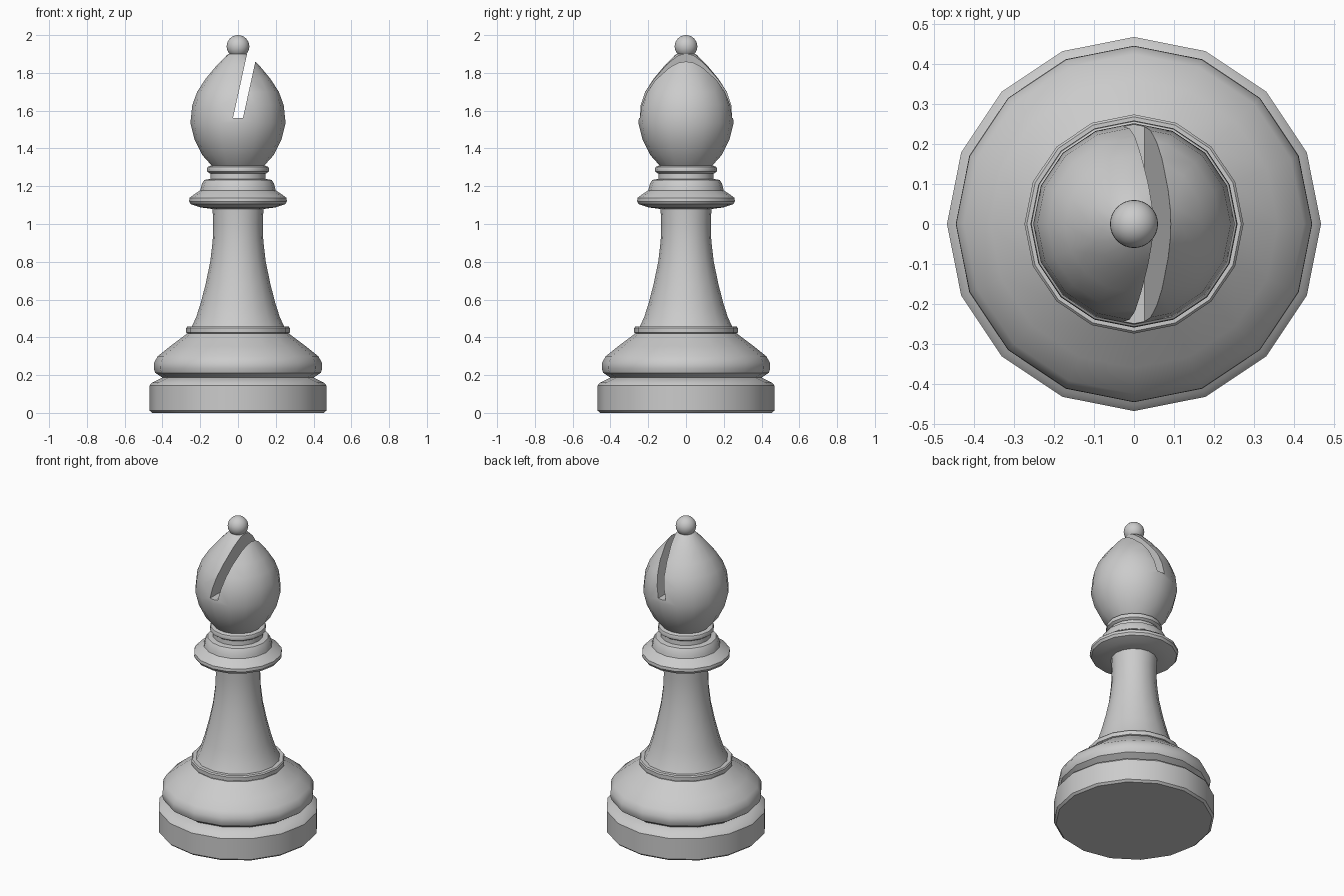
import bpy
import bmesh
import math

SIDES = 16

default = bpy.data.objects.get("Cube")
if default:
    bpy.data.objects.remove(default, do_unlink=True)


def add_object(name, bm):
    bmesh.ops.recalc_face_normals(bm, faces=bm.faces)
    mesh = bpy.data.meshes.new(name)
    bm.to_mesh(mesh)
    bm.free()
    obj = bpy.data.objects.new(name, mesh)
    bpy.context.collection.objects.link(obj)
    return obj


def activate(obj):
    bpy.ops.object.select_all(action='DESELECT')
    obj.select_set(True)
    bpy.context.view_layer.objects.active = obj


def smooth(obj, angle=32):
    activate(obj)
    bpy.ops.object.shade_smooth_by_angle(angle=math.radians(angle))


def turn(name, profile):
    """Closed turned solid from (radius, height) points, bottom to top."""
    bm = bmesh.new()
    rings = []
    for r, z in profile:
        angles = [math.tau * i / SIDES for i in range(SIDES)]
        rings.append([bm.verts.new((r * math.cos(a), r * math.sin(a), z)) for a in angles])
    for low, high in zip(rings, rings[1:]):
        for i in range(SIDES):
            j = (i + 1) % SIDES
            bm.faces.new((low[i], low[j], high[j], high[i]))
    bm.faces.new(rings[0])
    bm.faces.new(rings[-1])
    obj = add_object(name, bm)
    smooth(obj)
    return obj


# Foot and the rounded base above it
turn("foot", [(.455, 0), (.468, .012), (.468, .145), (.455, .16), (.40, .187)])
turn("base_swell", [(.40, .187), (.438, .212), (.446, .235), (.445, .265),
                    (.425, .30), (.36, .352), (.27, .42)])
turn("base_ring", [(.265, .42), (.274, .425), (.274, .45), (.268, .457)])

# Flared stem
turn("stem", [(.245, .457), (.222, .505), (.198, .58), (.172, .68),
              (.147, .80), (.134, .91), (.131, 1.0), (.135, 1.085)])

# Stacked collar rings
turn("collar_disc", [(.14, 1.08), (.20, 1.088), (.25, 1.105), (.259, 1.12),
                     (.257, 1.138), (.235, 1.155), (.20, 1.178)])
turn("collar_step", [(.20, 1.178), (.197, 1.19), (.19, 1.215), (.178, 1.233), (.15, 1.238)])
turn("neck", [(.147, 1.238), (.145, 1.27)])
turn("neck_ring", [(.15, 1.268), (.163, 1.277), (.165, 1.29), (.16, 1.303), (.14, 1.31)])

# Egg-shaped head
head = turn("head", [(.14, 1.31), (.19, 1.366), (.231, 1.45), (.252, 1.535), (.242, 1.63),
                     (.216, 1.70), (.172, 1.768), (.112, 1.84), (.06, 1.893), (.03, 1.91)])

# Slanted slot cut through the head from front to back
bm = bmesh.new()
outline = [(-.027, 1.56), (.026, 1.56), (.136, 2.06), (.083, 2.06)]
front = bm.faces.new([bm.verts.new((x, -.5, z)) for x, z in outline])
extruded = bmesh.ops.extrude_face_region(bm, geom=[front])["geom"]
bmesh.ops.translate(bm, vec=(0, 1, 0),
                    verts=[v for v in extruded if isinstance(v, bmesh.types.BMVert)])
cutter = add_object("slot_cutter", bm)
cutter.hide_render = True

slot = head.modifiers.new("slot", 'BOOLEAN')
slot.operation = 'DIFFERENCE'
slot.solver = 'EXACT'
slot.object = cutter
activate(head)
bpy.ops.object.modifier_apply(modifier=slot.name)
bpy.data.objects.remove(cutter, do_unlink=True)
smooth(head)

# Ball finial
bpy.ops.mesh.primitive_uv_sphere_add(segments=32, ring_count=16, radius=.06, location=(0, 0, 1.94))
ball = bpy.context.object
ball.name = "finial_ball"
smooth(ball)
